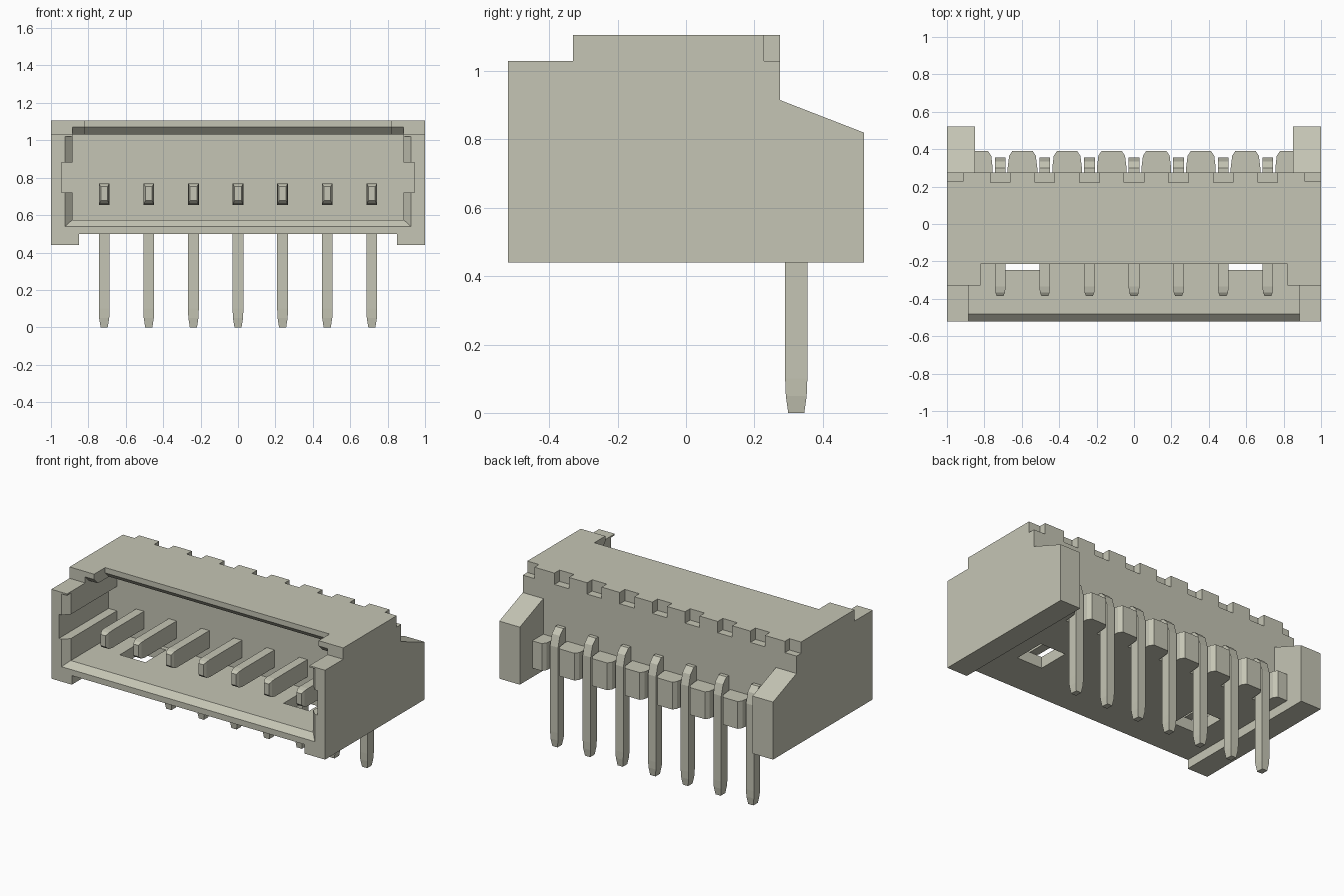
import bpy, bmesh, math
from mathutils import Vector

if "Cube" in bpy.data.objects:
    bpy.data.objects.remove(bpy.data.objects["Cube"], do_unlink=True)

mat = bpy.data.materials.new("warm grey plastic")
mat.use_nodes = True
COLOUR = (0.56, 0.56, 0.46, 1)
mat.diffuse_color = COLOUR
mat.node_tree.nodes["Principled BSDF"].inputs["Base Color"].default_value = COLOUR


def loft(name, rings):
    """Closed solid through equal-length rings of 3D points."""
    bm = bmesh.new()
    rows = [[bm.verts.new(p) for p in ring] for ring in rings]
    n = len(rows[0])
    bm.faces.new(rows[0])
    bm.faces.new(rows[-1][::-1])
    for a, b in zip(rows, rows[1:]):
        for i in range(n):
            j = (i + 1) % n
            bm.faces.new((a[j], a[i], b[i], b[j]))
    bmesh.ops.recalc_face_normals(bm, faces=bm.faces)
    me = bpy.data.meshes.new(name)
    bm.to_mesh(me)
    bm.free()
    me.materials.append(mat)
    ob = bpy.data.objects.new(name, me)
    bpy.context.scene.collection.objects.link(ob)
    return ob


def prism_x(name, profile, x0, x1):
    return loft(name, [[(x, y, z) for y, z in profile] for x in (x0, x1)])


def prism_z(name, profile, z0, z1):
    return loft(name, [[(x, y, z) for x, y in profile] for z in (z0, z1)])


def box(name, x0, x1, y0, y1, z0, z1):
    return prism_x(name, [(y0, z0), (y1, z0), (y1, z1), (y0, z1)], x0, x1)


def cut(target, cutter):
    """Subtract the cutter for good and discard it."""
    cutter.hide_render = True
    mod = target.modifiers.new("cut", 'BOOLEAN')
    mod.operation, mod.solver, mod.object = 'DIFFERENCE', 'EXACT', cutter
    bpy.context.view_layer.update()
    dg = bpy.context.evaluated_depsgraph_get()
    me = bpy.data.meshes.new_from_object(target.evaluated_get(dg))
    target.modifiers.clear()
    old, target.data = target.data, me
    bpy.data.meshes.remove(old)
    bpy.data.objects.remove(cutter, do_unlink=True)


PINS = [0.2385 * i for i in range(-3, 4)]

# Housing: full-width side profile, then carved
housing = prism_x("housing", [(-.52, .44), (.52, .44), (.52, .82), (.275, .915),
                              (.275, 1.105), (-.33, 1.105), (-.33, 1.03), (-.52, 1.03)], -1, 1)
cut(housing, box("under_cutter", -.85, .85, -.7, .7, .3, .5))
cut(housing, box("back_cutter", -.85, .85, .275, .7, .3, 1.3))
# Front cavity and the open top in front of the roof
cut(housing, box("cavity_cutter", -.885, .885, -.7, 0, .575, 1.03))
cut(housing, box("roof_cutter", -.82, .82, -.7, -.215, .9, 1.3))
cut(housing, box("front_top_cutter", -.885, .885, -.7, -.33, .9, 1.3))
# Bevelled mouth on the floor and side walls
cut(housing, loft("mouth_cutter", [
    [(-w, y, b), (w, y, b), (w, y, 1.02), (-w, y, 1.02)]
    for w, y, b in ((.945, -.54, .52), (.875, -.47, .585))]))
# Side keyways
for s in (-1, 1):
    cut(housing, box("keyway_cutter", *sorted((s * .8, s * .945)), -.7, 0, .72, .88))
# Bevel under the roof's front edge
for x0, x1, y in ((-.82, .82, -.215), (-.885, -.82, -.33), (.82, .885, -.33)):
    cut(housing, prism_x("roof_bevel_cutter",
                         [(y - .02, 1.0), (y + .07, 1.0), (y - .02, 1.09)], x0, x1))
# Floor windows, back notches and corner notches
for s in (-1, 1):
    cut(housing, box("window_cutter", *sorted((s * .505, s * .692)), -.245, -.03, .4, .6))
    cut(housing, box("corner_cutter", *sorted((s * .915, s * 1.1)), .228, .4, 1.03, 1.2))
for x in PINS:
    cut(housing, box("notch_cutter", x - .053, x + .053, .222, .4, 1.03, 1.2))

# Pads between the pins on the back
edges = [-.85] + [e for x in PINS for e in (x - .04, x + .04)] + [.85]
for i, (a, b) in enumerate(zip(edges[::2], edges[1::2])):
    ca = 0 if i == 0 else 1
    cb = 0 if i == len(PINS) else 1
    prism_z("back_pad_%d" % (i + 1),
            [(a, .27), (b, .27), (b, .30), (b - .008 * cb, .365), (b - .025 * cb, .39),
             (a + .025 * ca, .39), (a + .008 * ca, .365), (a, .30)], .5, .68)

# Right-angle pins: (half width, lower/inner point, upper/outer point) along the bend
PIN = [(.018, (-.385, .678), (-.385, .752)),
       (.026, (-.365, .660), (-.365, .765)),
       (.029, (-.335, .655), (-.335, .770)),
       (.029, (.270, .655), (.300, .770)),
       (.029, (.288, .620), (.335, .735)),
       (.029, (.290, .600), (.355, .665)),
       (.029, (.290, .100), (.355, .100)),
       (.027, (.292, .050), (.353, .050)),
       (.019, (.299, 0), (.346, 0))]
for i, x in enumerate(PINS):
    pin = loft("pin_%d" % (i + 1), [
        [(x - w, *lo), (x + w, *lo), (x + w, *hi), (x - w, *hi)] for w, lo, hi in PIN])
